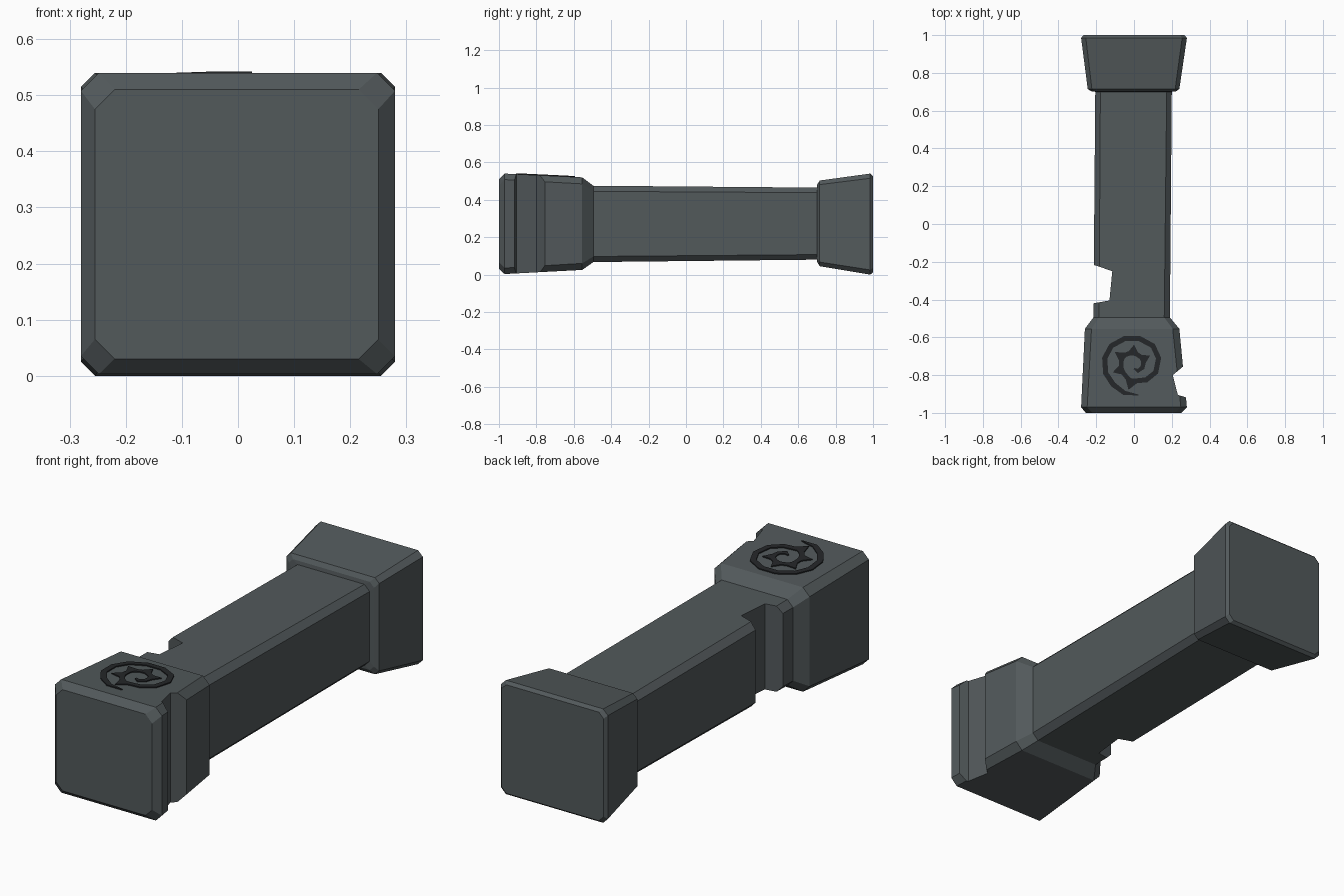
import bpy, bmesh
from mathutils import Vector


def material(name, rgb):
    m = bpy.data.materials.new(name)
    m.diffuse_color = (*rgb, 1)
    return m


def make_object(name, bm, mat=None):
    bmesh.ops.recalc_face_normals(bm, faces=bm.faces)
    mesh = bpy.data.meshes.new(name)
    bm.to_mesh(mesh)
    bm.free()
    ob = bpy.data.objects.new(name, mesh)
    bpy.context.collection.objects.link(ob)
    if mat:
        mesh.materials.append(mat)
    return ob


def octagon(y, x0, x1, z0, z1, c):
    return [(x0 + c, y, z0), (x1 - c, y, z0), (x1, y, z0 + c), (x1, y, z1 - c),
            (x1 - c, y, z1), (x0 + c, y, z1), (x0, y, z1 - c), (x0, y, z0 + c)]


def prism(name, outline, z0, z1):
    bm = bmesh.new()
    f = bm.faces.new([bm.verts.new((x, y, z0)) for x, y in outline])
    ext = bmesh.ops.extrude_face_region(bm, geom=[f])["geom"]
    for v in ext:
        if isinstance(v, bmesh.types.BMVert):
            v.co.z = z1
    return make_object(name, bm)


stone = material("stone", (0.085, 0.1, 0.105))
dark = material("dark_carving", (0.018, 0.02, 0.022))

# Pillar: chamfered sections lofted along y (base, shaft, flared capital)
sections = [
    (-1.00, -0.255, 0.25, 0.03, 0.51, 0.035),
    (-0.97, -0.28, 0.28, 0.003, 0.54, 0.032),
    (-0.555, -0.26, 0.24, 0.025, 0.52, 0.035),
    (-0.495, -0.215, 0.19, 0.067, 0.475, 0.03),
    (0.70, -0.205, 0.20, 0.08, 0.465, 0.027),
    (0.702, -0.225, 0.222, 0.065, 0.483, 0.022),
    (0.715, -0.245, 0.24, 0.045, 0.503, 0.022),
    (0.985, -0.28, 0.28, 0.0, 0.54, 0.025),
    (1.00, -0.268, 0.268, 0.012, 0.527, 0.025),
]
bm = bmesh.new()
rings = [[bm.verts.new(p) for p in octagon(*s)] for s in sections]
for a, b in zip(rings, rings[1:]):
    for i in range(8):
        j = (i + 1) % 8
        bm.faces.new((a[i], a[j], b[j], b[i]))
bm.faces.new(rings[0])
bm.faces.new(rings[-1])
pillar = make_object("stone_pillar", bm, stone)

# Chipped notches in the shaft and the base
notches = {
    "shaft_notch_cutter": [(-0.4, -0.2), (-0.22, -0.215), (-0.195, -0.222),
                           (-0.115, -0.25), (-0.13, -0.405), (-0.215, -0.42), (-0.4, -0.43)],
    "base_notch_cutter": [(0.4, -0.66), (0.25, -0.69), (0.265, -0.75), (0.205, -0.8),
                          (0.232, -0.905), (0.29, -0.922), (0.4, -0.925)],
}
# keep only the part of the base cut that reaches into the body
notches["base_notch_cutter"][:2] = [(0.4, -0.64)]
for name, outline in notches.items():
    cutter = prism(name, outline, -0.2, 0.8)
    cutter.hide_render = True
    cutter.hide_viewport = True
    mod = pillar.modifiers.new(name, "BOOLEAN")
    mod.operation = "DIFFERENCE"
    mod.solver = "EXACT"
    mod.object = cutter

# Thorned spiral on top of the base: x, y, inner and outer half width
spiral = [
    (0.025, -0.905, .002, .002), (-0.05, -0.895, .012, .012), (-0.11, -0.85, .014, .014),
    (-0.15, -0.79, .014, .014), (-0.155, -0.71, .014, .014), (-0.12, -0.645, .014, .014),
    (-0.05, -0.607, .014, .014), (0.03, -0.607, .014, .014), (0.1, -0.645, .014, .014),
    (0.13, -0.71, .014, .014), (0.115, -0.785, .014, .014), (0.065, -0.825, .014, .014),
    (0.015, -0.83, .013, .013), (-0.015, -0.83, .012, .05), (-0.035, -0.815, .012, .012),
    (-0.055, -0.79, .012, .012), (-0.065, -0.77, .012, .05), (-0.068, -0.75, .012, .012),
    (-0.067, -0.725, .012, .012), (-0.06, -0.705, .012, .05), (-0.045, -0.692, .012, .012),
    (-0.025, -0.685, .012, .012), (-0.005, -0.683, .012, .045), (0.015, -0.69, .012, .012),
    (0.035, -0.703, .012, .012), (0.045, -0.715, .012, .045), (0.05, -0.735, .012, .012),
    (0.045, -0.76, .012, .012), (0.02, -0.777, .01, .012), (0.0, -0.765, .004, .004),
]


def top_z(y):
    return 0.54 - 0.02 * (y + 0.97) / 0.415


bm = bmesh.new()
rows = []
for i, (x, y, w_in, w_out) in enumerate(spiral):
    p, q = spiral[max(i - 1, 0)], spiral[min(i + 1, len(spiral) - 1)]
    t = Vector((q[0] - p[0], q[1] - p[1])).normalized()
    out = Vector((-t.y, t.x))
    # the spiral runs clockwise, so its left side is the outside
    edge = [Vector((x, y)) + out * w_out, Vector((x, y)) - out * w_in]
    rows.append([bm.verts.new((e.x, e.y, top_z(e.y) + h))
                 for e, h in ((edge[0], -.01), (edge[0], .005), (edge[1], .005), (edge[1], -.01))])
for a, b in zip(rows, rows[1:]):
    for k in range(4):
        n = (k + 1) % 4
        bm.faces.new((a[k], a[n], b[n], b[k]))
bm.faces.new(rows[0])
bm.faces.new(rows[-1])
make_object("spiral_carving", bm, dark)
